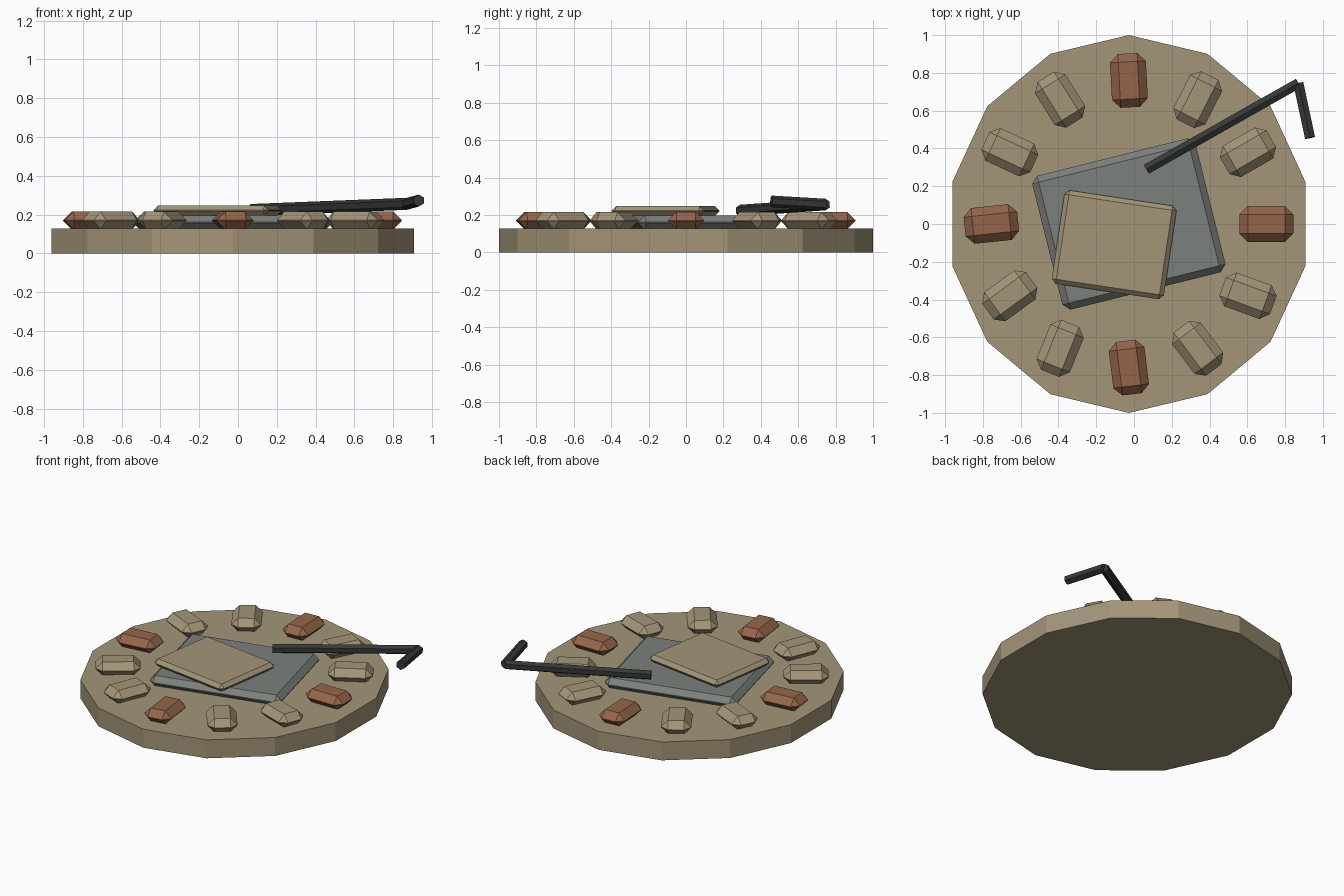
import bpy, bmesh
from math import radians, sin, cos
from mathutils import Vector, Matrix

if "Cube" in bpy.data.objects:
    bpy.data.objects.remove(bpy.data.objects["Cube"])

CX = -0.027  # centre of the disc


def material(name, rgb):
    m = bpy.data.materials.new(name)
    m.diffuse_color = (*rgb, 1)
    m.use_nodes = True
    m.node_tree.nodes["Principled BSDF"].inputs["Base Color"].default_value = m.diffuse_color
    return m


SAND = material("sand", (0.37, 0.30, 0.19))
CLAY = material("clay", (0.30, 0.13, 0.07))
SLATE = material("slate", (0.20, 0.22, 0.20))
IRON = material("iron", (0.035, 0.04, 0.038))


def add_object(name, bm, mat):
    mesh = bpy.data.meshes.new(name)
    bmesh.ops.recalc_face_normals(bm, faces=bm.faces)
    bm.to_mesh(mesh)
    bm.free()
    mesh.materials.append(mat)
    ob = bpy.data.objects.new(name, mesh)
    bpy.context.collection.objects.link(ob)
    return ob


def chamfered_block(name, size, centre, angle, bevel, mat):
    bm = bmesh.new()
    bmesh.ops.create_cube(bm, size=1, matrix=Matrix.Diagonal((*size, 1)))
    bmesh.ops.bevel(bm, geom=bm.edges[:], offset=bevel, segments=1,
                    affect='EDGES', profile=0.5)
    ob = add_object(name, bm, mat)
    ob.location = centre
    ob.rotation_euler.z = radians(angle)
    return ob


def hex_rod(name, a, b, radius, mat):
    a, b = Vector(a), Vector(b)
    bm = bmesh.new()
    bmesh.ops.create_cone(bm, cap_ends=True, segments=6, radius1=radius,
                          radius2=radius, depth=(b - a).length)
    ob = add_object(name, bm, mat)
    ob.location = (a + b) / 2
    ob.rotation_euler = (b - a).to_track_quat('Z', 'Y').to_euler()
    return ob


# 14-sided base disc, slightly narrower across x
bm = bmesh.new()
bmesh.ops.create_cone(bm, cap_ends=True, segments=14, radius1=1, radius2=1, depth=0.128)
bmesh.ops.transform(bm, verts=bm.verts,
                    matrix=Matrix.Translation((CX, 0, 0.064)) @ Matrix.Diagonal((0.959, 1, 1, 1)))
add_object("base_disc", bm, SAND)

# ring of twelve stones, every third one clay coloured
yaw = [0, 30, 63, 93, 122, 155, 186, 216, 248, 277, 307, 340]
for i, angle in enumerate(yaw):
    t = radians(30 * i)
    chamfered_block(f"ring_stone_{i + 1}", (0.285, 0.19, 0.092),
                    (CX + 0.728 * cos(t), 0.76 * sin(t), 0.17), angle, 0.044,
                    CLAY if i % 3 == 0 else SAND)

# stacked slabs in the middle
chamfered_block("slate_slab", (0.89, 0.73, 0.075), (CX, 0, 0.159), 14, 0.035, SLATE)
chamfered_block("top_slab", (0.60, 0.50, 0.052), (-0.105, -0.11, 0.221), -8.5, 0.024, SAND)

# bent iron bar
elbow = (0.87, 0.745, 0.256)
hex_rod("bar_shaft", (0.066, 0.29, 0.224), elbow, 0.031, IRON)
hex_rod("bar_hook", elbow, (0.932, 0.456, 0.273), 0.031, IRON)
